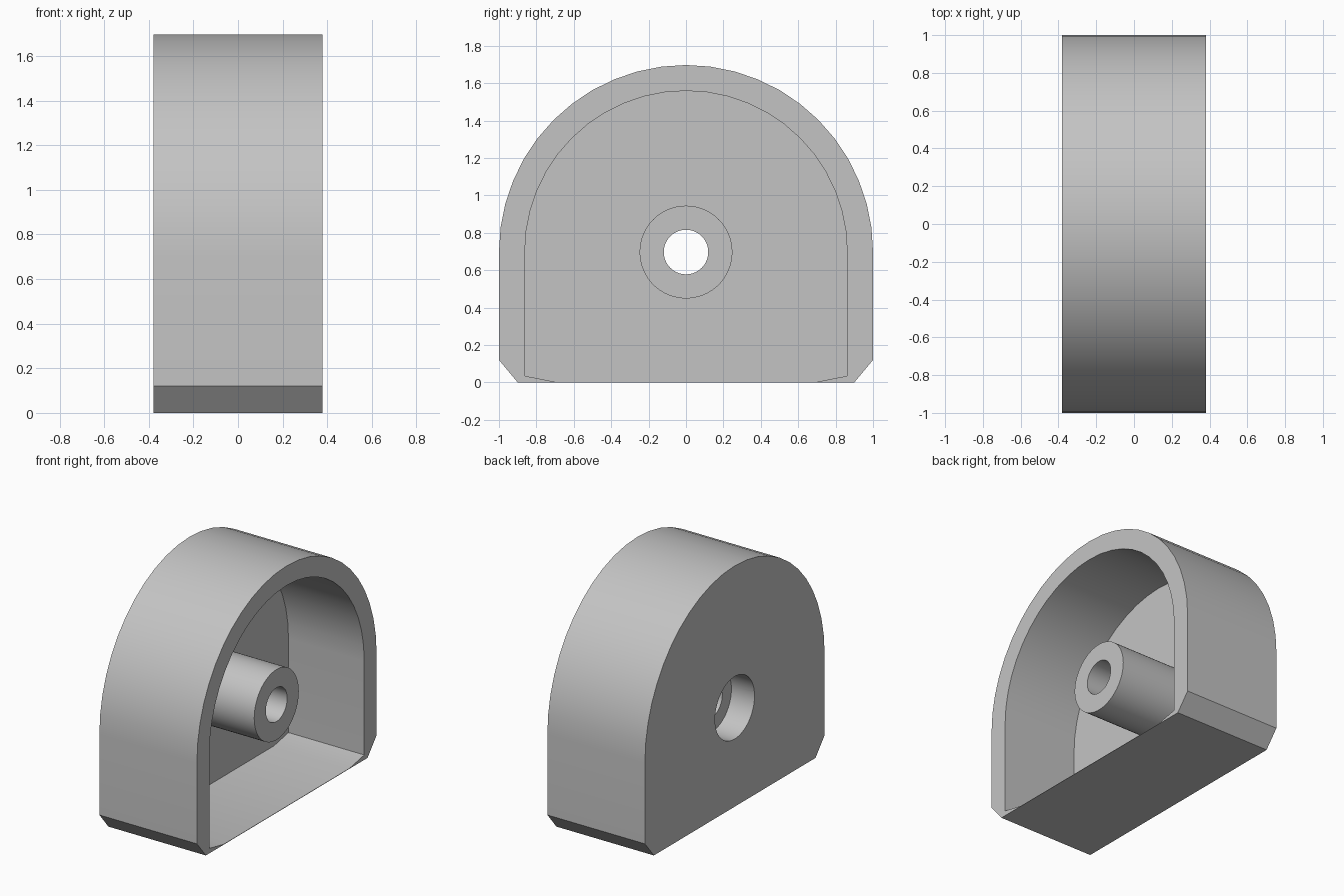
import bpy, bmesh
from math import sin, cos, pi, radians

default = bpy.data.objects.get("Cube")
if default:
    bpy.data.objects.remove(default, do_unlink=True)

AXIS_Z = 0.697          # height of the arc centre and the bore
BACK, FRONT = -0.38, 0.38

grey = bpy.data.materials.new("plain grey")
grey.use_nodes = True
colour = (0.55, 0.55, 0.55, 1)
grey.diffuse_color = colour
grey.node_tree.nodes["Principled BSDF"].inputs["Base Color"].default_value = colour


def prism(name, outline, x0, x1):
    """Extrude a closed (y, z) outline along x."""
    bm = bmesh.new()
    base = bm.faces.new([bm.verts.new((x0, y, z)) for y, z in outline])
    top = bmesh.ops.extrude_face_region(bm, geom=[base])["geom"]
    for v in top:
        if isinstance(v, bmesh.types.BMVert):
            v.co.x = x1
    bmesh.ops.recalc_face_normals(bm, faces=bm.faces)
    mesh = bpy.data.meshes.new(name)
    bm.to_mesh(mesh)
    bm.free()
    mesh.materials.append(grey)
    obj = bpy.data.objects.new(name, mesh)
    bpy.context.collection.objects.link(obj)
    return obj


def arc(radius, sweep, steps):
    return [(radius * cos(sweep * i / steps), AXIS_Z + radius * sin(sweep * i / steps))
            for i in range(steps + 1)]


def arch(radius, half_base):
    """Round-topped outline; half_base lists the right foot from wall to middle."""
    return arc(radius, pi, 24) + [(-y, z) for y, z in half_base] + half_base[::-1]


def cylinder(name, radius, x0, x1):
    return prism(name, arc(radius, 2 * pi, 64)[:-1], x0, x1)


def combine(target, tool, operation):
    mod = target.modifiers.new(tool.name, "BOOLEAN")
    mod.operation, mod.solver, mod.object = operation, "EXACT", tool
    bpy.context.view_layer.objects.active = target
    bpy.ops.object.modifier_apply(modifier=mod.name)
    bpy.data.objects.remove(tool, do_unlink=True)


# Arched body with chamfered feet
housing = prism("housing", arch(1.0, [(1.0, 0.12), (0.9, 0)]), BACK, FRONT)

# Hollow, open on one side, with a very thin floor
combine(housing, prism("cavity", arch(0.862, [(0.862, 0.035), (0.7, 0.003)]),
                       -0.21, FRONT + 0.1), "DIFFERENCE")

# Central boss, through bore and counterbore in the closed wall
combine(housing, cylinder("boss", 0.248, -0.3, 0.30), "UNION")
combine(housing, cylinder("bore", 0.119, -0.6, 0.6), "DIFFERENCE")
combine(housing, cylinder("counterbore", 0.22, -0.6, -0.2), "DIFFERENCE")

# Smooth curved walls, sharp rims
bpy.ops.object.select_all(action="DESELECT")
housing.select_set(True)
bpy.context.view_layer.objects.active = housing
bpy.ops.object.shade_smooth_by_angle(angle=radians(30))
